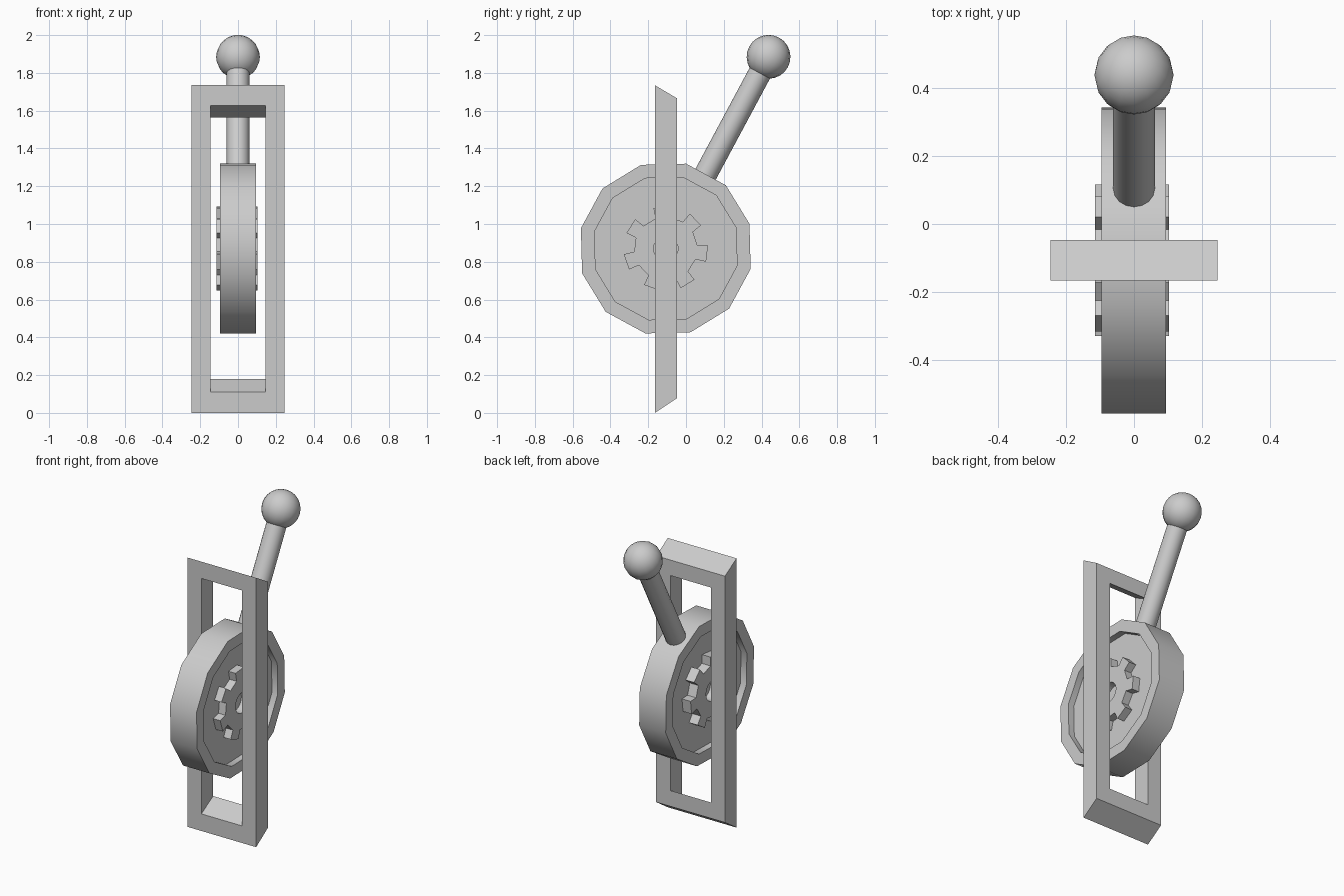
import bpy, bmesh
from math import sin, cos, radians, pi
from mathutils import Vector, Matrix

if "Cube" in bpy.data.objects:
    bpy.data.objects.remove(bpy.data.objects["Cube"])

HUB = Vector((0, -0.107, 0.87))   # wheel centre
BALL = Vector((0, 0.437, 1.885))  # knob centre


def finish(name, bm, smooth=None):
    bmesh.ops.recalc_face_normals(bm, faces=bm.faces)
    me = bpy.data.meshes.new(name)
    bm.to_mesh(me)
    bm.free()
    ob = bpy.data.objects.new(name, me)
    bpy.context.collection.objects.link(ob)
    if smooth:
        bpy.ops.object.select_all(action='DESELECT')
        ob.select_set(True)
        bpy.context.view_layer.objects.active = ob
        bpy.ops.object.shade_smooth_by_angle(angle=radians(smooth))
    return ob


def loft(name, loops, closed, smooth=None):
    """Join equal-length loops with quads; either cap the ends or join them."""
    bm = bmesh.new()
    rings = [[bm.verts.new(p) for p in loop] for loop in loops]
    pairs = list(zip(rings, rings[1:]))
    if closed:
        pairs.append((rings[-1], rings[0]))
    else:
        bm.faces.new(rings[0])
        bm.faces.new(rings[-1])
    for a, b in pairs:
        n = len(a)
        for i in range(n):
            j = (i + 1) % n
            bm.faces.new((a[i], a[j], b[j], b[i]))
    return finish(name, bm, smooth)


def polar(x, points):
    """Points (radius, degrees) around the wheel axis at a given x."""
    return [HUB + Vector((x, r * cos(radians(a)), r * sin(radians(a)))) for r, a in points]


def rect(hw, y, z0, z1):
    return [(-hw, y, z0), (hw, y, z0), (hw, y, z1), (-hw, y, z1)]


# Slotted frame with slanted ends
loft("frame", [rect(0.245, -0.165, 0, 1.735), rect(0.245, -0.047, 0.078, 1.665),
               rect(0.145, -0.047, 0.18, 1.565), rect(0.145, -0.165, 0.11, 1.627)], True)

# Twelve-sided wheel, recessed on both faces
profile = [(-0.053, 0.388), (-0.095, 0.388), (-0.095, 0.462),
           (0.094, 0.462), (0.094, 0.388), (0.053, 0.388)]
loft("wheel", [polar(x, [(r, 16.5 + 30 * i) for i in range(12)]) for x, r in profile],
     False, 40)

# Seven-toothed gear with a centre hole on each side
teeth = []
for i in range(7):
    a = -7 + i * 360 / 7
    teeth += [(0.168, a - 13), (0.224, a - 11), (0.224, a + 11), (0.168, a + 13)]
hole = [(0.065, i * 360 / 28 - 20) for i in range(28)]
for side, x0, x1 in (("right", 0.05, 0.103), ("left", -0.05, -0.114)):
    loft("gear_" + side, [polar(x0, hole), polar(x1, hole),
                          polar(x1, teeth), polar(x0, teeth)], True)

# Lever shaft pointing out from the wheel centre
axis = (BALL - HUB).normalized()
turn = axis.to_track_quat('Z', 'X').to_matrix().to_4x4()
start, end = HUB + axis * 0.42, BALL - axis * 0.05
bm = bmesh.new()
bmesh.ops.create_cone(bm, cap_ends=True, segments=16, radius1=0.061, radius2=0.061,
                      depth=(end - start).length,
                      matrix=Matrix.Translation((start + end) / 2) @ turn)
finish("lever_shaft", bm, 40)

# Round knob
bm = bmesh.new()
bmesh.ops.create_uvsphere(bm, u_segments=16, v_segments=12, radius=0.116,
                          matrix=Matrix.Translation(BALL) @ turn)
finish("lever_knob", bm, 60)
